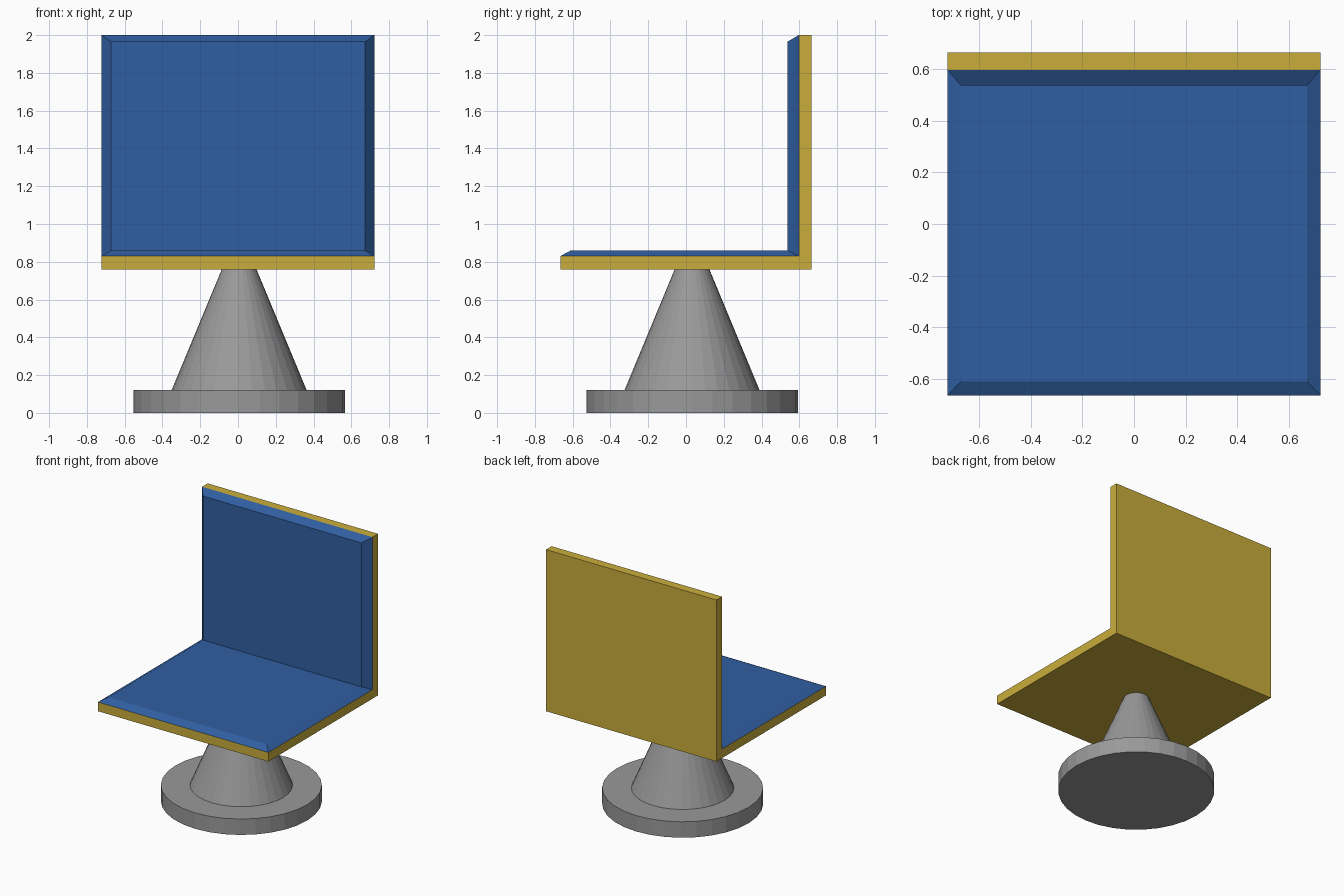
import bpy, bmesh
from mathutils import Matrix

if "Cube" in bpy.data.objects:
    bpy.data.objects.remove(bpy.data.objects["Cube"])


def material(name, rgb):
    m = bpy.data.materials.new(name)
    m.diffuse_color = (*rgb, 1)
    m.use_nodes = True
    m.node_tree.nodes["Principled BSDF"].inputs["Base Color"].default_value = m.diffuse_color
    return m


GOLD = material("gold", (0.59, 0.42, 0.045))
BLUE = material("blue", (0.03, 0.115, 0.36))
GREY = material("grey", (0.32, 0.32, 0.325))


def finish(bm, name, mat):
    bmesh.ops.recalc_face_normals(bm, faces=bm.faces)
    me = bpy.data.meshes.new(name)
    bm.to_mesh(me)
    bm.free()
    me.materials.append(mat)
    ob = bpy.data.objects.new(name, me)
    bpy.context.collection.objects.link(ob)
    return ob


def cone(name, r1, r2, z0, z1):
    bm = bmesh.new()
    bmesh.ops.create_cone(bm, cap_ends=True, segments=32, radius1=r1, radius2=r2,
                          depth=z1 - z0,
                          matrix=Matrix.Translation((0.006, 0.032, (z0 + z1) / 2)))
    return finish(bm, name, GREY)


# pedestal: flat disc and tapered column
cone("base_disc", 0.56, 0.56, 0.0, 0.122)
cone("column", 0.357, 0.091, 0.122, 0.762)

# L-shaped seat and back frame, extruded across x
HALF = 0.723
profile = [(-0.665, 0.76), (0.665, 0.76), (0.665, 2), (0.597, 2), (0.597, 0.83), (-0.665, 0.83)]
bm = bmesh.new()
face = bm.faces.new([bm.verts.new((-HALF, y, z)) for y, z in profile])
ext = bmesh.ops.extrude_face_region(bm, geom=[face])
bmesh.ops.translate(bm, vec=(2 * HALF, 0, 0),
                    verts=[v for v in ext["geom"] if isinstance(v, bmesh.types.BMVert)])
finish(bm, "seat_frame", GOLD)

# cushion lining with sloped borders: outer rim on the frame, inner raised surface
outer = [(-0.665, 0.83), (0.597, 0.83), (0.597, 2)]
inner = [(-0.61, 0.86), (0.537, 0.86), (0.537, 1.965)]
bm = bmesh.new()
rings = [[bm.verts.new((x, y, z)) for y, z in pts]
         for x, pts in ((-HALF, outer), (-0.672, inner), (0.672, inner), (HALF, outer))]
for a, b in zip(rings, rings[1:] + rings[:1]):
    for i in range(2):
        bm.faces.new((a[i], a[i + 1], b[i + 1], b[i]))
for i in (0, 2):
    bm.faces.new([r[i] for r in rings])
finish(bm, "cushion", BLUE)
